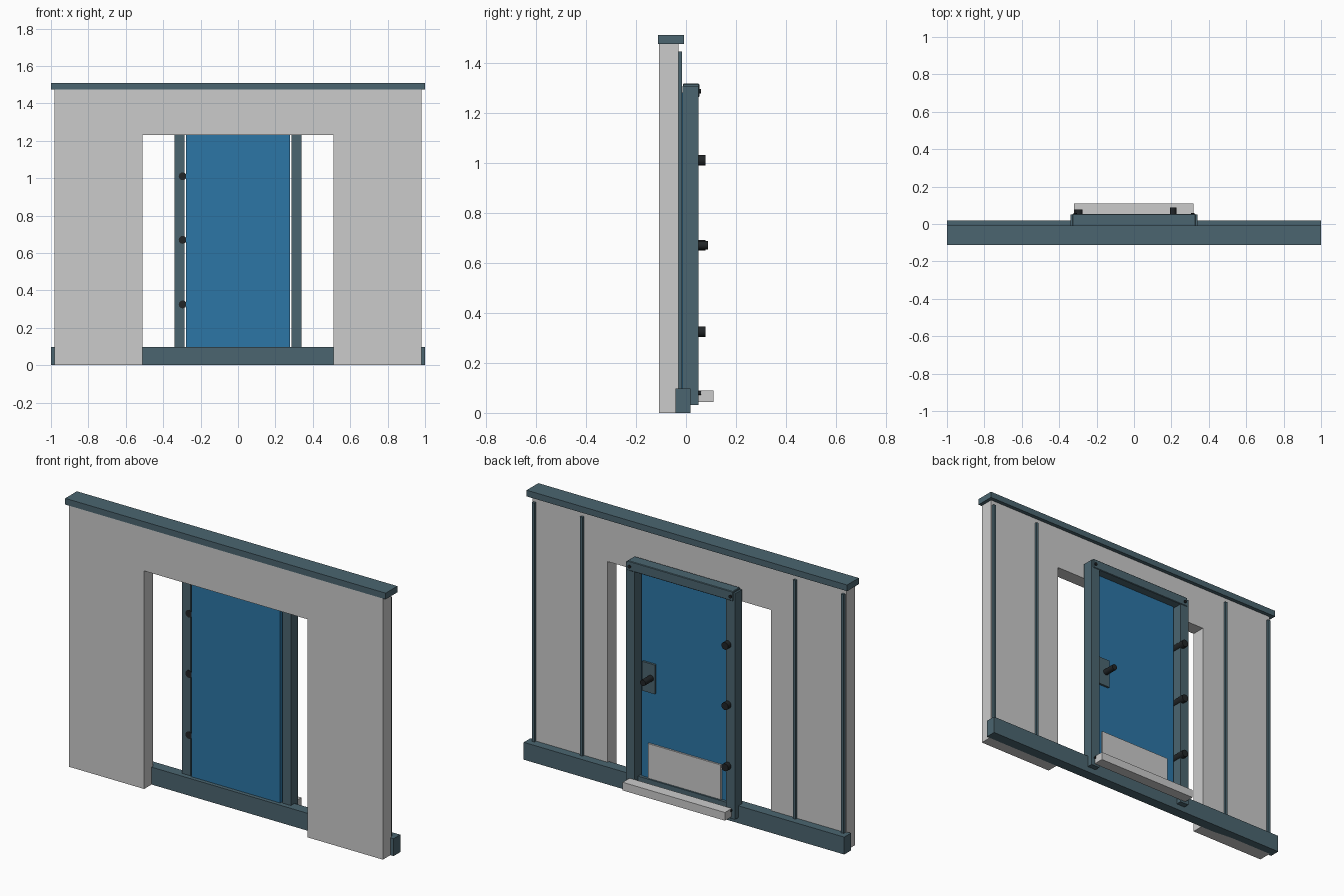
import bpy
import bmesh
from math import radians
from mathutils import Matrix

if "Cube" in bpy.data.objects:
    bpy.data.objects.remove(bpy.data.objects["Cube"])


def material(name, rgb):
    m = bpy.data.materials.new(name)
    m.diffuse_color = (*rgb, 1)
    m.use_nodes = True
    m.node_tree.nodes["Principled BSDF"].inputs["Base Color"].default_value = m.diffuse_color
    return m


SLATE = material("slate_steel", (0.07, 0.13, 0.16))
BLUE = material("blue_paint", (0.025, 0.18, 0.38))
BLACK = material("black_metal", (0.015, 0.018, 0.02))


def finish(name, bm, mat):
    mesh = bpy.data.meshes.new(name)
    bm.to_mesh(mesh)
    bm.free()
    ob = bpy.data.objects.new(name, mesh)
    bpy.context.collection.objects.link(ob)
    if mat:
        mesh.materials.append(mat)
    return ob


def box(name, x, y, z, mat=None, bevel=0):
    """Box from (min, max) ranges on each axis."""
    bm = bmesh.new()
    bmesh.ops.create_cube(bm, size=1)
    size = [r[1] - r[0] for r in (x, y, z)]
    mid = [(r[0] + r[1]) / 2 for r in (x, y, z)]
    bmesh.ops.scale(bm, vec=size, verts=bm.verts)
    bmesh.ops.translate(bm, vec=mid, verts=bm.verts)
    if bevel:
        bmesh.ops.bevel(bm, geom=bm.edges[:], offset=bevel, segments=1, affect='EDGES')
    return finish(name, bm, mat)


def pin(name, x, y, z, r, mat, sides=16):
    """Cylinder along y."""
    bm = bmesh.new()
    bmesh.ops.create_cone(bm, cap_ends=True, segments=sides, radius1=r, radius2=r,
                          depth=y[1] - y[0],
                          matrix=Matrix.Translation((x, sum(y) / 2, z)) @ Matrix.Rotation(radians(90), 4, 'X'))
    for f in bm.faces:
        f.smooth = len(f.verts) == 4
    for e in bm.edges:
        e.smooth = all(f.smooth for f in e.link_faces)
    return finish(name, bm, mat)


def span(s, a, b):
    """Range a..b mirrored to side s."""
    return tuple(sorted((s * a, s * b)))


# Wall, cap and base rail
box("wall_lintel", (-0.51, 0.51), (-0.108, -0.03), (1.23, 1.475))
box("top_cap", (-1, 1), (-0.112, -0.008), (1.475, 1.51), SLATE)
box("base_rail", (-1, 1), (-0.042, 0.018), (0, 0.098), SLATE)

for s, side in ((-1, "left"), (1, "right")):
    box(f"wall_panel_{side}", span(s, 0.51, 0.98), (-0.108, -0.03), (0, 1.475))
    # Seam battens on the back of the wall
    for x, place in ((0.665, "inner"), (0.965, "outer")):
        box(f"batten_{place}_{side}", span(s, x - 0.008, x + 0.008), (-0.032, -0.016), (0.05, 1.445), SLATE)
    # Door frame jambs and their screws
    box(f"jamb_{side}", span(s, 0.286, 0.34), (-0.014, 0.05), (0.032, 1.306), SLATE)
    for z, place in ((0.08, "lower"), (1.286, "upper")):
        pin(f"frame_screw_{place}_{side}", s * 0.315, (0.045, 0.059), z, 0.009, BLACK, 12)

# Frame head
box("frame_head", (-0.33, 0.33), (-0.012, 0.053), (1.262, 1.316), SLATE, 0.003)

# Door leaf, kick plate and threshold
box("door_leaf", (-0.277, 0.277), (-0.02, 0.002), (0.05, 1.28), BLUE)
box("kick_plate", (-0.225, 0.23), (0.002, 0.012), (0.1, 0.295))
box("threshold", (-0.32, 0.318), (0.048, 0.11), (0.044, 0.09))

# Hinges
for i, z in enumerate((0.325, 0.67, 1.01)):
    pin(f"hinge_{i + 1}", -0.296, (-0.016, 0.077), z, 0.021, BLACK)

# Handle with its back plate
box("handle_plate", (0.185, 0.265), (0.002, 0.014), (0.585, 0.75), SLATE)
pin("handle", 0.209, (0.014, 0.087), 0.67, 0.017, BLACK)
